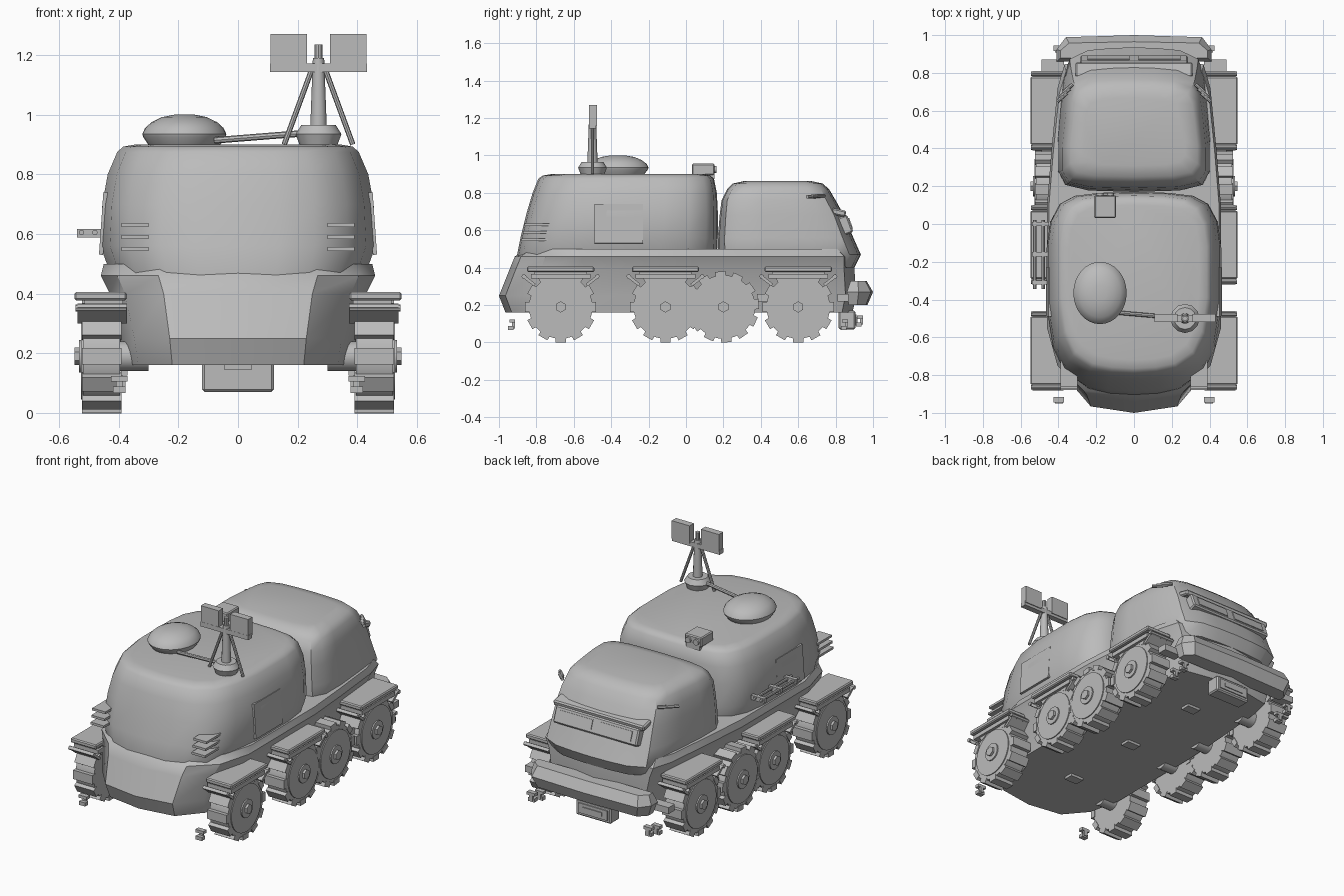
import bpy, bmesh, math
from mathutils import Vector, Matrix

if "Cube" in bpy.data.objects:
    bpy.data.objects.remove(bpy.data.objects["Cube"])

grey = bpy.data.materials.new("plain grey")
grey.diffuse_color = (0.5, 0.5, 0.5, 1)
grey.use_nodes = True
grey.node_tree.nodes["Principled BSDF"].inputs["Base Color"].default_value = grey.diffuse_color


def finish(name, bm, smooth=None):
    bmesh.ops.recalc_face_normals(bm, faces=bm.faces[:])
    me = bpy.data.meshes.new(name)
    bm.to_mesh(me)
    bm.free()
    me.materials.append(grey)
    ob = bpy.data.objects.new(name, me)
    bpy.context.collection.objects.link(ob)
    if smooth:
        bpy.ops.object.select_all(action='DESELECT')
        ob.select_set(True)
        bpy.context.view_layer.objects.active = ob
        bpy.ops.object.shade_smooth_by_angle(angle=math.radians(smooth))
    return ob


def add_box(bm, c, size, rot=None):
    m = Matrix.Translation(c) @ (rot or Matrix()) @ Matrix.Diagonal((*size, 1))
    bmesh.ops.create_cube(bm, size=1, matrix=m)


def add_cyl(bm, p, q, r1, r2=None, n=12):
    p, q = Vector(p), Vector(q)
    rot = (q - p).to_track_quat('Z', 'Y').to_matrix().to_4x4()
    bmesh.ops.create_cone(bm, cap_ends=True, segments=n, radius1=r1,
                          radius2=r1 if r2 is None else r2, depth=(q - p).length,
                          matrix=Matrix.Translation((p + q) / 2) @ rot)


def box(name, c, size, rot=None, bevel=0):
    bm = bmesh.new()
    add_box(bm, c, size, rot)
    if bevel:
        bmesh.ops.bevel(bm, geom=bm.edges[:], offset=bevel, segments=1, affect='EDGES')
    return finish(name, bm)


def cyl(name, p, q, r1, r2=None, n=12):
    bm = bmesh.new()
    add_cyl(bm, p, q, r1, r2, n)
    return finish(name, bm, 35)


def loft(name, half, rings, smooth=40):
    """Stack a mirrored half outline; each ring is (z, half width, y start, y end)."""
    outline = half + [(-x, t) for x, t in reversed(half[1:-1])]
    bm = bmesh.new()
    loops = [[bm.verts.new((x * w, a + t * (b - a), z)) for x, t in outline]
             for z, w, a, b in rings]
    n = len(outline)
    for lo, hi in zip(loops, loops[1:]):
        for i in range(n):
            j = (i + 1) % n
            bm.faces.new((lo[i], lo[j], hi[j], hi[i]))
    bm.faces.new(loops[0])
    bm.faces.new(loops[-1])
    return finish(name, bm, smooth)


def rot(deg, axis):
    return Matrix.Rotation(math.radians(deg), 4, axis)


# Hull and two cabins
loft("lower_hull",
     [(0, 0), (.58, .018), (.88, .09), (1, .2), (1, .56), (.95, .72), (.88, .9), (.8, .97), (0, 1)],
     [(.16, .38, -.965, .89), (.25, .395, -1, .91), (.40, .43, -.94, .90),
      (.46, .46, -.915, .90), (.50, .45, -.86, .86)], 35)
loft("main_cabin",
     [(0, 0), (.3, .008), (.56, .03), (.8, .1), (.93, .22), (1, .42), (1, .72), (.96, .85),
      (.85, .94), (.68, .98), (.4, .995), (0, 1)],
     [(.42, .41, -.90, .15), (.46, .425, -.905, .165), (.56, .462, -.885, .17),
      (.70, .455, -.85, .17), (.80, .437, -.82, .165), (.875, .405, -.79, .15),
      (.893, .385, -.765, .13), (.90, .345, -.72, .10)])
loft("driver_cabin",
     [(0, 0), (.6, .01), (.9, .05), (1, .15), (1, .35), (.96, .6), (.92, .8), (.84, .92),
      (.6, .98), (.3, .995), (0, 1)],
     [(.40, .37, .17, .90), (.47, .405, .17, .935), (.56, .40, .17, .895), (.68, .39, .18, .845),
      (.76, .38, .19, .80), (.82, .36, .22, .765), (.85, .335, .25, .73), (.863, .27, .31, .67)])

# Bumper
loft("bumper", [(0, 0), (1, 0), (1, .45), (.88, .92), (0, 1)],
     [(.20, .385, .87, .97), (.27, .41, .86, 1.0), (.33, .39, .88, .965)], 20)

# Windscreen frame, recessed windows and visor
tilt = rot(20, 'X')
box("window_frame", (0, .845, .625), (.57, .07, .10), tilt, .008)
box("window_visor", (0, .815, .695), (.62, .08, .035), rot(-12, 'X'), .008)
for s in (-1, 1):
    box("window", (s * .135, .879, .636), (.22, .008, .06), tilt)

# Wheels with treads and stepped hubs
for s in (-1, 1):
    for k, y in enumerate((-.67, -.11, .20, .60)):
        bm = bmesh.new()
        c = Vector((0, y, .19))
        for x0, x1, r, n in ((.395, .52, .170, 36), (.5, .526, .145, 36), (.5, .534, .055, 16),
                             (.5, .548, .03, 6), (.30, .40, .05, 16)):
            add_cyl(bm, c + Vector((s * x0, 0, 0)), c + Vector((s * x1, 0, 0)), r, n=n)
        for i in range(12):
            a = rot(i * 30 + (5 if k == 2 else 0), 'X')
            add_box(bm, c + a @ Vector((s * .457, 0, -.174)), (.132, .055, .032), a)
        finish("wheel", bm, 35)
    # Fenders with sloped ends and tubular rails
    for y in (-.67, -.11, .60):
        box("fender_top", (s * .461, y, .391), (.176, .36, .028), bevel=.006)
        box("fender_lower", (s * .455, y, .354), (.165, .32, .026))
        box("fender_spacer", (s * .45, y, .371), (.13, .28, .015))
        box("fender_arm", (s * .36, y, .34), (.10, .10, .04))
        for e in (-1, 1):
            box("fender_flap", (s * .455, y + e * .172, .333), (.165, .085, .016), rot(e * 38, 'X'))
            cyl("fender_rail", (s * .375, y + e * .195, .352), (s * .545, y + e * .195, .352), .012, n=8)
    # Suspension bars beside the rear wheel
    for y in (.41, .84):
        box("suspension_bar", (s * .43, y, .24), (.12, .06, .04))
    # Small tow hooks at both ends
    for y in (-.93, .85, .93):
        up = .02 if y > .9 else 0
        box("hook_top", (s * .398, y, .115 + up), (.055, .03, .018))
        box("hook_stem", (s * .398, y + .008, .095 + up), (.022, .014, .04))
        box("hook_lip", (s * .398, y - .006, .077 + up), (.042, .03, .022))

# Vents, side panels and roof-corner nozzles
for s in (-1, 1):
    for z in (.55, .59, .63):
        box("front_vent", (s * .345, -.81 + (z - .55) * .2, z), (.09, .14, .014))
    box("side_panel", (s * .452, -.36, .635), (.014, .26, .21), rot(-s * 4, 'Y'))
    for i in range(3):
        p = Vector((s * (.325 + .016 * i), .74 - .024 * i, .785 - .003 * i))
        cyl("roof_nozzle", p, p + Vector((s * .045, -.04, 0)) * 1.1, .010, n=8)

# Equipment rack on the left side
for x in (-.48, -.525):
    cyl("rack_rod", (x, -.345, .605), (x, .02, .605), .009, n=8)
for y in (-.31, -.16, .0):
    box("rack_bracket", (-.495, y, .602), (.09, .022, .028))

# Roof dome: chamfered foot under a flattened cap
bm = bmesh.new()
prof = [(.118, .895), (.138, .925), (.141, .935), (.132, .955), (.11, .975), (.075, .992), (.035, 1.0)]
rings = [[bm.verts.new((-.18 + r * math.cos(i * math.pi / 16),
                        -.365 + 1.17 * r * math.sin(i * math.pi / 16), z)) for i in range(32)]
         for r, z in prof]
for lo, hi in zip(rings, rings[1:]):
    for i in range(32):
        j = (i + 1) % 32
        bm.faces.new((lo[i], lo[j], hi[j], hi[i]))
bm.faces.new(rings[0])
bm.faces.new(rings[-1])
finish("roof_dome", bm, 40)

# Antenna mast with struts, crossbar and two panels
mx, my = .27, -.50
cyl("mast_foot", (mx, my, .89), (mx, my, .935), .06, .077, 12)
cyl("mast_collar", (mx, my, .935), (mx, my, .965), .077, .058, 12)
cyl("mast", (mx, my, .95), (mx, my, 1.19), .028, .019, 12)
cyl("mast_tip", (mx, my, 1.15), (mx, my, 1.235), .014, n=10)
box("mast_crossbar", (mx, my, 1.157), (.325, .038, .028))
for s in (-1, 1):
    cyl("mast_strut", (mx + s * .115, my, .90), (mx + s * .025, my, 1.145), .009, n=8)
    box("antenna_panel", (mx + s * .1, my + .003, 1.215), (.122, .042, .11))
cyl("roof_cable", (-.08, -.47, .914), (.21, -.495, .937), .011, n=8)

# Rear-facing camera on the main roof
box("camera_body", (-.153, .092, .926), (.115, .12, .06), bevel=.006)
box("camera_mount", (-.153, .13, .895), (.09, .045, .04))
for x in (-.18, -.125):
    cyl("camera_lens", (x, .14, .925), (x, .163, .925), .018, n=12)

# Hitch box under the tail and plates below the hull
box("hitch_box", (0, .86, .12), (.24, .09, .10), bevel=.008)
box("hitch_frame", (0, .907, .12), (.20, .009, .06))
box("hitch_slot", (0, .913, .12), (.13, .008, .025))
for y in (-.55, -.03, .52):
    box("belly_plate", (0, y, .154), (.09, .06, .02))
